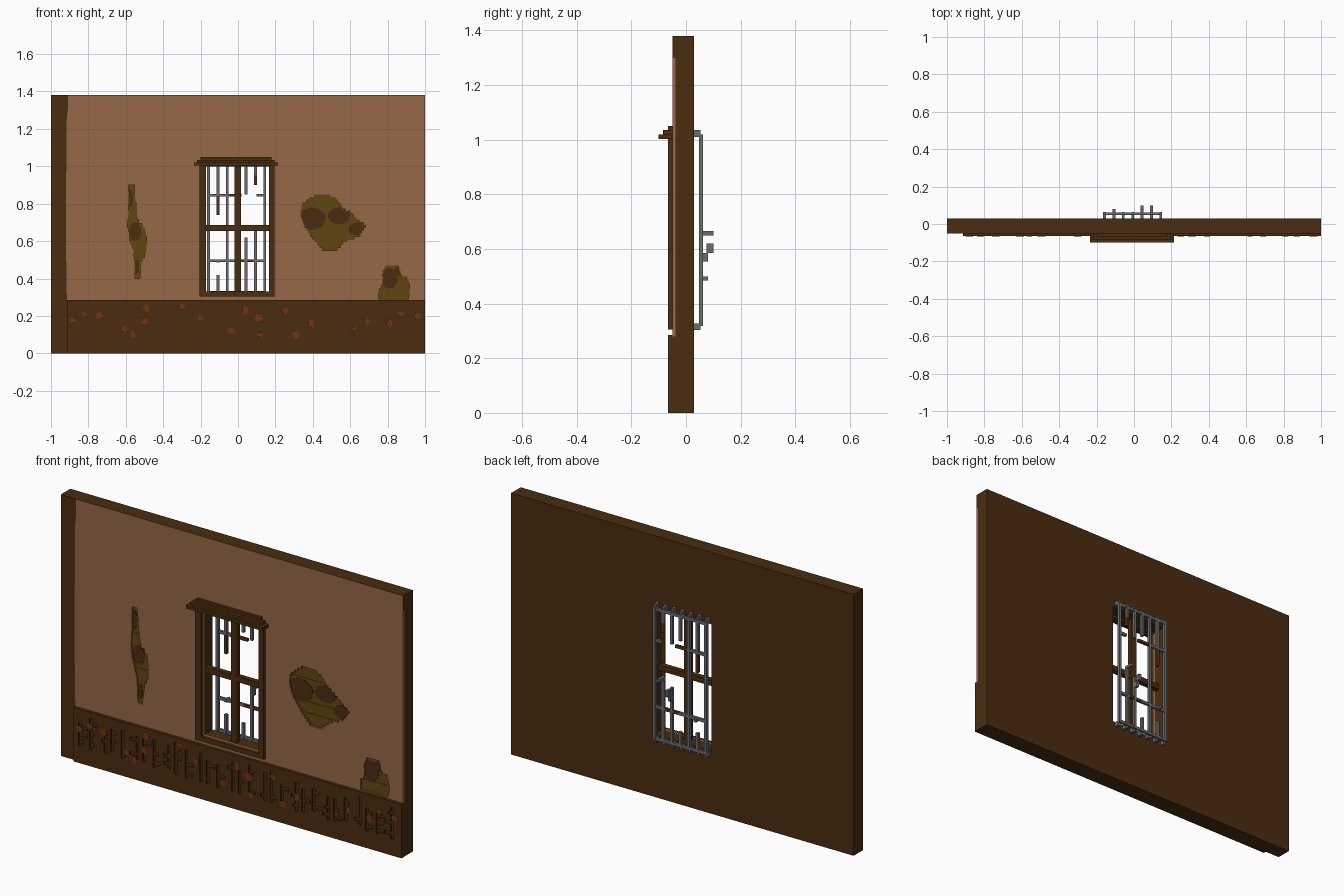
import bpy, bmesh, math, random
from mathutils import Matrix, Vector

random.seed(7)
if "Cube" in bpy.data.objects:
    bpy.data.objects.remove(bpy.data.objects["Cube"], do_unlink=True)


def material(name, *rgb):
    lin = [((c / 255 + 0.055) / 1.055) ** 2.4 for c in rgb] + [1]
    m = bpy.data.materials.new(name)
    m.use_nodes = True
    m.diffuse_color = lin
    m.node_tree.nodes["Principled BSDF"].inputs["Base Color"].default_value = lin
    return m


BROWN = material("dark_brown", 74, 44, 16)
TAN = material("tan_plaster", 150, 104, 71)
OLIVE = material("olive_brick", 96, 70, 16)
ORANGE = material("orange_rust", 112, 52, 16)
STEEL = material("grey_metal", 106, 109, 113)
RUSTY = material("rusty_metal", 88, 50, 24)


def add_mesh(name, mesh, *mats):
    ob = bpy.data.objects.new(name, mesh)
    bpy.context.collection.objects.link(ob)
    mesh.materials.clear()
    for m in mats:
        mesh.materials.append(m)
    return ob


def boxes(name, spans, mat):
    """One object from boxes, each given as (x0, x1, y0, y1, z0, z1)."""
    bm = bmesh.new()
    for x0, x1, y0, y1, z0, z1 in spans:
        mid = Vector((x0 + x1, y0 + y1, z0 + z1)) / 2
        size = Matrix.Diagonal((x1 - x0, y1 - y0, z1 - z0, 1))
        bmesh.ops.create_cube(bm, size=1, matrix=Matrix.Translation(mid) @ size)
    mesh = bpy.data.meshes.new(name)
    bm.to_mesh(mesh)
    bm.free()
    return add_mesh(name, mesh, mat)


def slab(name, loops, y0, y1, *mats):
    """Upright slab from x-z outlines; outlines inside others become holes."""
    cu = bpy.data.curves.new(name + "_profile", 'CURVE')
    cu.dimensions = '2D'
    cu.fill_mode = 'BOTH'
    cu.extrude = (y1 - y0) / 2
    for pts in loops:
        sp = cu.splines.new('POLY')
        sp.points.add(len(pts) - 1)
        for p, (x, z) in zip(sp.points, pts):
            p.co = (x, z, 0, 1)
        sp.use_cyclic_u = True
        sp.use_smooth = False
    tmp = bpy.data.objects.new(name + "_profile", cu)
    bpy.context.collection.objects.link(tmp)
    bpy.context.view_layer.update()
    dg = bpy.context.evaluated_depsgraph_get()
    mesh = bpy.data.meshes.new_from_object(tmp.evaluated_get(dg))
    bpy.data.objects.remove(tmp)
    mesh.transform(Matrix.Translation((0, (y0 + y1) / 2, 0)) @ Matrix.Rotation(math.pi / 2, 4, 'X'))
    return add_mesh(name, mesh, *mats)


def rect(x0, x1, z0, z1):
    return [(x0, z0), (x1, z0), (x1, z1), (x0, z1)]


def blob(x, z, rx, rz, n=12):
    return [(x + rx * math.cos(a), z + rz * math.sin(a))
            for a in (i * math.tau / n for i in range(n))]


def step_rows(keys, count):
    """Rows (x0, x1, z0, z1) blended between (z, x0, x1) keys."""
    lo, hi = keys[0][0], keys[-1][0]
    h = (hi - lo) / count
    rows = []
    for i in range(count):
        z = lo + (i + 0.5) * h
        a, b = next((a, b) for a, b in zip(keys, keys[1:]) if a[0] <= z <= b[0])
        t = (z - a[0]) / (b[0] - a[0])
        rows.append((a[1] + t * (b[1] - a[1]), a[2] + t * (b[2] - a[2]), lo + i * h, lo + i * h + h))
    return rows


def stair_outline(rows):
    right = [p for r in rows for p in ((r[1], r[2]), (r[1], r[3]))]
    left = [p for r in reversed(rows) for p in ((r[0], r[3]), (r[0], r[2]))]
    return right + left


TOP, BASE_TOP, FRONT, CORE, BACK = 1.38, 0.285, -0.05, -0.038, 0.03
OPENING = rect(-0.17, 0.165, 0.33, 1.0)

# Wall core with the window opening
slab("wall_core", [rect(-1, 1, 0, TOP), OPENING], CORE, BACK, BROWN)

# Stepped holes where the plaster has fallen off
patches = {
    "crack": step_rows([(0.4, -0.55, -0.525), (0.52, -0.555, -0.51), (0.53, -0.555, -0.49),
                        (0.62, -0.58, -0.49), (0.68, -0.59, -0.5), (0.69, -0.59, -0.53),
                        (0.78, -0.585, -0.545), (0.9, -0.585, -0.555)], 22),
    "large_patch": step_rows([(0.55, 0.46, 0.52), (0.6, 0.41, 0.58), (0.63, 0.39, 0.65),
                              (0.68, 0.355, 0.685), (0.735, 0.335, 0.62), (0.79, 0.34, 0.55),
                              (0.83, 0.385, 0.52), (0.85, 0.42, 0.48)], 20),
    "corner_patch": step_rows([(0.29, 0.75, 0.91), (0.345, 0.75, 0.92), (0.36, 0.77, 0.915),
                               (0.4, 0.775, 0.91), (0.42, 0.77, 0.87), (0.47, 0.79, 0.86)], 12),
}

# Plaster layer, dark along its top edge, and the bare strip beside it
seam = [(-0.91, TOP), (-0.91, 1.3), (-0.917, 1.24), (-0.92, 0.6), (-0.915, 0.28)]
plaster = slab("plaster", [seam + [(1, 0.28), (1, 1.3), (1, TOP)], OPENING]
               + [stair_outline(r) for r in patches.values()], FRONT, CORE, TAN, BROWN)
for f in plaster.data.polygons:
    at_top = f.normal.z > 0.5 and f.center.z > TOP - 0.01
    at_side = abs(f.normal.x) > 0.9 and f.center.x > 0.99 and f.center.z > 1.3
    f.material_index = int(at_top or at_side)
slab("bare_strip", [[(-1, TOP)] + seam + [(-0.915, 0), (-1, 0)]], FRONT, CORE, BROWN)

# Exposed brick courses with darker stains
for name, rows in patches.items():
    boxes(name + "_bricks", [(x0, x1, -0.041 - 0.002 * (i // 2 % 2), CORE, z0, z1)
                             for i, (x0, x1, z0, z1) in enumerate(rows)], OLIVE)
stains = [(0.395, 0.72, 0.075, 0.06), (0.54, 0.735, 0.06, 0.045), (0.64, 0.665, 0.05, 0.035),
          (-0.55, 0.65, 0.035, 0.05), (-0.575, 0.83, 0.014, 0.05), (-0.54, 0.46, 0.012, 0.04),
          (0.81, 0.4, 0.045, 0.055), (0.86, 0.44, 0.03, 0.025)]
for s in stains:
    slab("brick_stain", [blob(*s)], -0.0445, CORE, BROWN)


# Stone base with branching grooves
def groove(x, z, w, height, flip):
    pts = [(0, 0), (w, 0)]
    for level in (0.12, 0.45, 0.75):
        if random.random() < 0.55:
            arm, h = w + random.choice((0.015, 0.025, 0.035)), level * height
            pts += [(w, h), (arm, h), (arm, h + 0.018), (w, h + 0.018)]
    pts += [(w, height), (0, height)]
    return [(x + (-u if flip else u), z + v) for u, v in pts]


grooves = []
for i in range(30):
    flip = i % 3 == 2
    x = -0.885 + i * 0.062 + (0.04 if flip else 0)
    grooves.append(groove(x, random.choice((0.085, 0.09, 0.11)), 0.016,
                          random.choice((0.12, 0.15, 0.17)), flip))
slab("stone_base_face", [rect(-0.915, 1, 0, BASE_TOP)] + grooves, -0.065, -0.056, BROWN)
boxes("stone_base_back", [(-0.915, 1, -0.057, CORE, 0, BASE_TOP)], BROWN)

# Rust blotches on the base
spots = [(-0.88, 0.18), (-0.82, 0.21), (-0.74, 0.2), (-0.61, 0.13), (-0.56, 0.1), (-0.5, 0.17),
         (-0.49, 0.24), (-0.3, 0.25), (-0.2, 0.19), (-0.04, 0.12), (0.04, 0.23), (0.11, 0.19),
         (0.12, 0.1), (0.25, 0.23), (0.31, 0.1), (0.39, 0.16), (0.62, 0.13), (0.69, 0.17),
         (0.81, 0.16), (0.87, 0.21), (0.96, 0.2)]
slab("rust_blotches", [blob(x, z, random.uniform(0.012, 0.022), random.uniform(0.014, 0.026), 8)
                       for x, z in spots], -0.066, -0.064, ORANGE)

# Window frame, cross bars and stepped cornice
slab("window_frame", [rect(-0.205, 0.195, 0.305, 1.03), OPENING], -0.065, -0.045, BROWN)
boxes("window_mullion", [(-0.02, 0.015, -0.03, -0.005, 0.33, 1)], BROWN)
boxes("window_transom", [(-0.17, 0.165, -0.031, -0.004, 0.655, 0.685)], BROWN)
boxes("window_cornice", [(-0.235 + 0.017 * i, 0.213 - 0.017 * i, y, -0.045, 1.003 + 0.015 * i, 1.02 + 0.015 * i)
                         for i, y in enumerate((-0.1, -0.085, -0.066))], BROWN)

# Broken grille behind the window
R, Y0, Y1 = 0.0075, 0.048, 0.063
columns = [-0.157 + 0.05 * i for i in range(7)]
LOW, HIGH = 0.318, 1.02


def upright(i, z0, z1):
    return (columns[i] - R, columns[i] + R, Y0, Y1, z0, z1)


def rail(x0, x1, z):
    return (x0, x1, Y0 + 0.001, Y1 - 0.001, z - R, z + R)


boxes("grille_uprights", [upright(0, LOW, HIGH), upright(2, LOW, HIGH), upright(6, LOW, HIGH),
                          upright(1, 0.84, HIGH), upright(1, LOW, 0.42),
                          upright(3, 0.88, HIGH), upright(3, LOW, 0.4),
                          upright(4, 0.85, HIGH), upright(4, LOW, 0.62),
                          upright(5, 0.95, HIGH), upright(5, LOW, 0.62)], STEEL)
boxes("grille_rails", [rail(-0.165, 0.15, 1.01), rail(-0.165, 0.15, 0.326),
                       rail(-0.16, -0.06, 0.845), rail(0.1, 0.145, 0.845),
                       rail(-0.16, 0, 0.495), rail(0.08, 0.145, 0.495)], STEEL)
boxes("grille_rusty_parts", [upright(1, 0.74, 0.84), upright(5, 0.9, 0.95),
                             rail(-0.06, 0.02, 0.845), rail(0, 0.08, 0.495)], RUSTY)
boxes("grille_pegs", [(x - R, x + R, BACK - 0.005, Y0 + 0.005, z, z + 0.025)
                      for x in columns for z in (0.303, 1.01)], STEEL)

# Bent and snapped bar ends
boxes("grille_bent_ends", [(columns[i] - R, columns[i] + R, y0, y1, z0, z1) for i, y0, y1, z0, z1 in (
    (4, Y0, 0.08, 0.555, 0.585), (4, 0.075, 0.1, 0.585, 0.62), (5, Y0, 0.1, 0.65, 0.665),
    (5, Y0, Y1, 0.6, 0.66), (1, Y0, 0.08, 0.485, 0.5))], STEEL)
